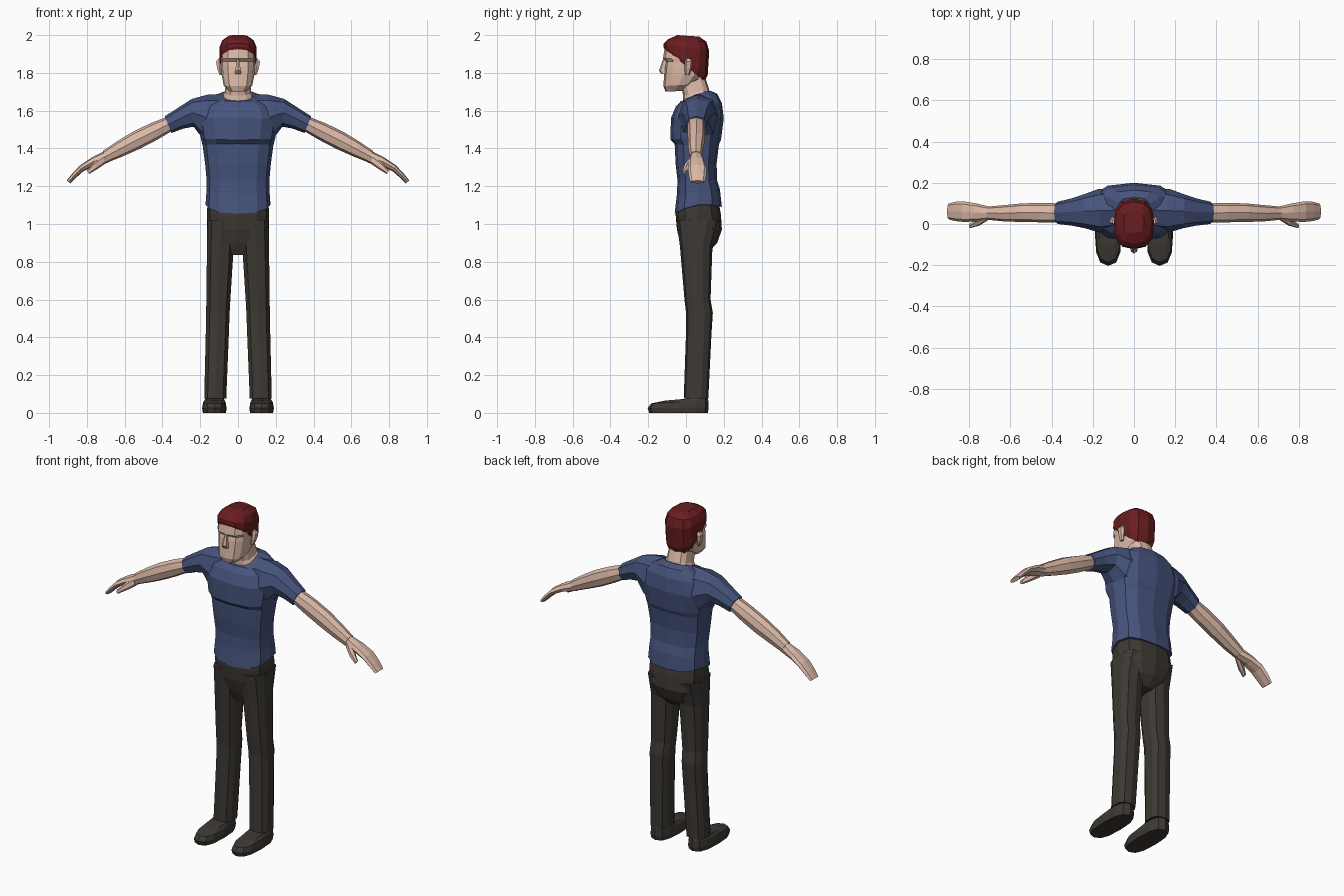
import bpy, bmesh, math
from mathutils import Vector


def material(name, rgb):
    m = bpy.data.materials.new(name)
    m.diffuse_color = (*rgb, 1)
    return m


SHIRT = material("blue_cloth", (0.062, 0.088, 0.205))
PANTS = material("dark_brown_cloth", (0.047, 0.041, 0.034))
SKIN = material("skin", (0.72, 0.49, 0.39))
HAIR = material("dark_red_hair", (0.14, 0.012, 0.014))


def power(v, p):
    return math.copysign(abs(v) ** p, v) if abs(v) > 1e-6 else 0.0


def loft(name, rings, mat):
    """Skin closed rings of equal point count and cap both ends."""
    bm = bmesh.new()
    rows = [[bm.verts.new(p) for p in ring] for ring in rings]
    n = len(rows[0])
    for a, b in zip(rows, rows[1:]):
        for i in range(n):
            j = (i + 1) % n
            bm.faces.new((a[i], a[j], b[j], b[i]))
    bm.faces.new(rows[0])
    bm.faces.new(rows[-1])
    bmesh.ops.recalc_face_normals(bm, faces=bm.faces)
    mesh = bpy.data.meshes.new(name)
    bm.to_mesh(mesh)
    bm.free()
    mesh.materials.append(mat)
    ob = bpy.data.objects.new(name, mesh)
    bpy.context.collection.objects.link(ob)
    return ob


def level(x0, x1, yf, yb, zf, zb=None, lift=0.0, n=12, p=0.75):
    """Rounded horizontal ring, tilted from zf at the front to zb at the back."""
    zb = zf if zb is None else zb
    pts = []
    for i in range(n):
        t = 2 * math.pi * i / n
        s, c = power(math.sin(t), p), power(math.cos(t), p)
        k = (1 - c) / 2
        pts.append(((x0 + x1) / 2 + s * (x1 - x0) / 2, yf + (yb - yf) * k,
                    zf + (zb - zf) * k + lift * (1 - c * c)))
    return pts


def body(w, *rest, **kw):
    return level(-w, w, *rest, **kw)


def limb(tx, tz, bx, bz, yf, yb, n=8, p=0.85):
    """Ring across a limb, from its top (tx, tz) to its underside (bx, bz)."""
    pts = []
    for i in range(n):
        t = 2 * math.pi * i / n
        k = (1 + power(math.cos(t), p)) / 2
        pts.append((bx + (tx - bx) * k,
                    (yf + yb) / 2 + power(math.sin(t), p) * (yb - yf) / 2,
                    bz + (tz - bz) * k))
    return pts


def pair(name, rings, mat):
    """Build a part on both sides."""
    for side, s in (("left", 1), ("right", -1)):
        loft(f"{name}_{side}", [[(s * x, y, z) for x, y, z in r] for r in rings], mat)


# Shirt body with flared hem and overhanging chest
loft("shirt_body", [
    body(0.172, -0.06, 0.19, 1.055, 1.09, lift=0.03),
    body(0.167, -0.048, 0.18, 1.16, 1.18),
    body(0.166, -0.045, 0.165, 1.23),
    body(0.174, -0.055, 0.162, 1.32),
    body(0.187, -0.06, 0.175, 1.425, lift=-0.01),
    body(0.197, -0.082, 0.185, 1.445, lift=0.01),
    body(0.215, -0.08, 0.2, 1.56),
    body(0.19, -0.055, 0.19, 1.62, 1.64),
    body(0.135, -0.028, 0.165, 1.65, 1.69),
    body(0.085, -0.018, 0.13, 1.65, 1.705, lift=0.01)], SHIRT)

# Sleeves
pair("sleeve", [
    limb(0.09, 1.688, 0.12, 1.43, -0.03, 0.165),
    limb(0.16, 1.685, 0.185, 1.45, -0.04, 0.17),
    limb(0.245, 1.662, 0.235, 1.515, -0.02, 0.145),
    limb(0.31, 1.62, 0.29, 1.505, -0.008, 0.125),
    limb(0.388, 1.57, 0.352, 1.482, 0.0, 0.108)], SHIRT)

# Bare arms and flat hands
pair("arm", [
    limb(0.37, 1.57, 0.345, 1.495, 0.007, 0.1),
    limb(0.46, 1.535, 0.43, 1.445, 0.008, 0.102),
    limb(0.56, 1.487, 0.52, 1.398, 0.01, 0.1),
    limb(0.64, 1.438, 0.61, 1.358, 0.012, 0.092),
    limb(0.715, 1.387, 0.692, 1.325, 0.02, 0.085)], SKIN)
pair("hand", [
    limb(0.705, 1.387, 0.685, 1.325, 0.022, 0.083),
    limb(0.775, 1.352, 0.76, 1.307, 0.012, 0.1),
    limb(0.835, 1.312, 0.818, 1.28, 0.01, 0.11),
    limb(0.875, 1.27, 0.855, 1.247, 0.014, 0.108),
    limb(0.907, 1.23, 0.888, 1.215, 0.022, 0.1)], SKIN)
pair("thumb", [
    limb(0.715, 1.365, 0.70, 1.32, 0.02, 0.05, n=6),
    limb(0.762, 1.325, 0.745, 1.29, -0.01, 0.03, n=6),
    limb(0.80, 1.283, 0.788, 1.265, -0.02, 0.002, n=6)], SKIN)

# Trouser seat and legs
loft("trouser_seat", [
    body(0.16, -0.045, 0.17, 1.13),
    body(0.165, -0.055, 0.185, 1.05),
    body(0.163, -0.048, 0.19, 0.97),
    body(0.12, -0.03, 0.165, 0.9),
    body(0.045, -0.005, 0.12, 0.835, 0.85)], PANTS)
pair("trouser_leg", [
    level(0.008, 0.165, -0.05, 0.18, 1.02, n=10),
    level(0.02, 0.167, -0.032, 0.14, 0.88, n=10),
    level(0.038, 0.17, -0.008, 0.13, 0.6, n=10),
    level(0.042, 0.171, 0.0, 0.142, 0.53, n=10),
    level(0.046, 0.173, 0.0, 0.135, 0.42, n=10),
    level(0.06, 0.181, -0.012, 0.118, 0.075, n=10)], PANTS)

# Shoes
pair("shoe", [
    level(0.064, 0.186, -0.195, 0.115, 0.0),
    level(0.06, 0.19, -0.203, 0.12, 0.025),
    level(0.066, 0.184, -0.185, 0.118, 0.05, 0.065),
    level(0.075, 0.172, -0.11, 0.112, 0.065, 0.085)], PANTS)

# Neck
loft("neck", [
    body(0.086, -0.015, 0.128, 1.64, 1.69, lift=0.01),
    body(0.07, -0.015, 0.122, 1.68, 1.715),
    body(0.064, -0.025, 0.1, 1.73, 1.78)], SKIN)

# Head with jaw, recessed eye line and brow
loft("head", [
    body(0.045, -0.108, -0.015, 1.70, 1.705),
    body(0.076, -0.12, 0.04, 1.73, 1.74),
    body(0.086, -0.116, 0.08, 1.785),
    body(0.09, -0.112, 0.095, 1.835),
    body(0.091, -0.106, 0.098, 1.86),
    body(0.092, -0.122, 0.1, 1.875),
    body(0.086, -0.112, 0.1, 1.94)], SKIN)

# Nose and ears
loft("nose", [
    body(0.007, -0.122, -0.1, 1.872, n=6),
    body(0.016, -0.143, -0.1, 1.812, n=6),
    body(0.019, -0.13, -0.1, 1.795, n=6)], SKIN)
pair("ear", [
    level(0.084, 0.1, -0.005, 0.018, 1.79, n=6),
    level(0.084, 0.112, -0.008, 0.03, 1.825, n=6),
    level(0.084, 0.118, -0.004, 0.034, 1.86, n=6),
    level(0.084, 0.106, 0.0, 0.026, 1.875, n=6)], SKIN)

# Hair cap, sloping down to the nape
loft("hair", [
    body(0.09, -0.114, 0.1, 1.925, 1.755),
    body(0.097, -0.12, 0.115, 1.94, 1.79),
    body(0.098, -0.118, 0.123, 1.955, 1.915),
    body(0.084, -0.095, 0.108, 1.978, 1.965),
    body(0.05, -0.045, 0.07, 2.0, 1.992)], HAIR)
